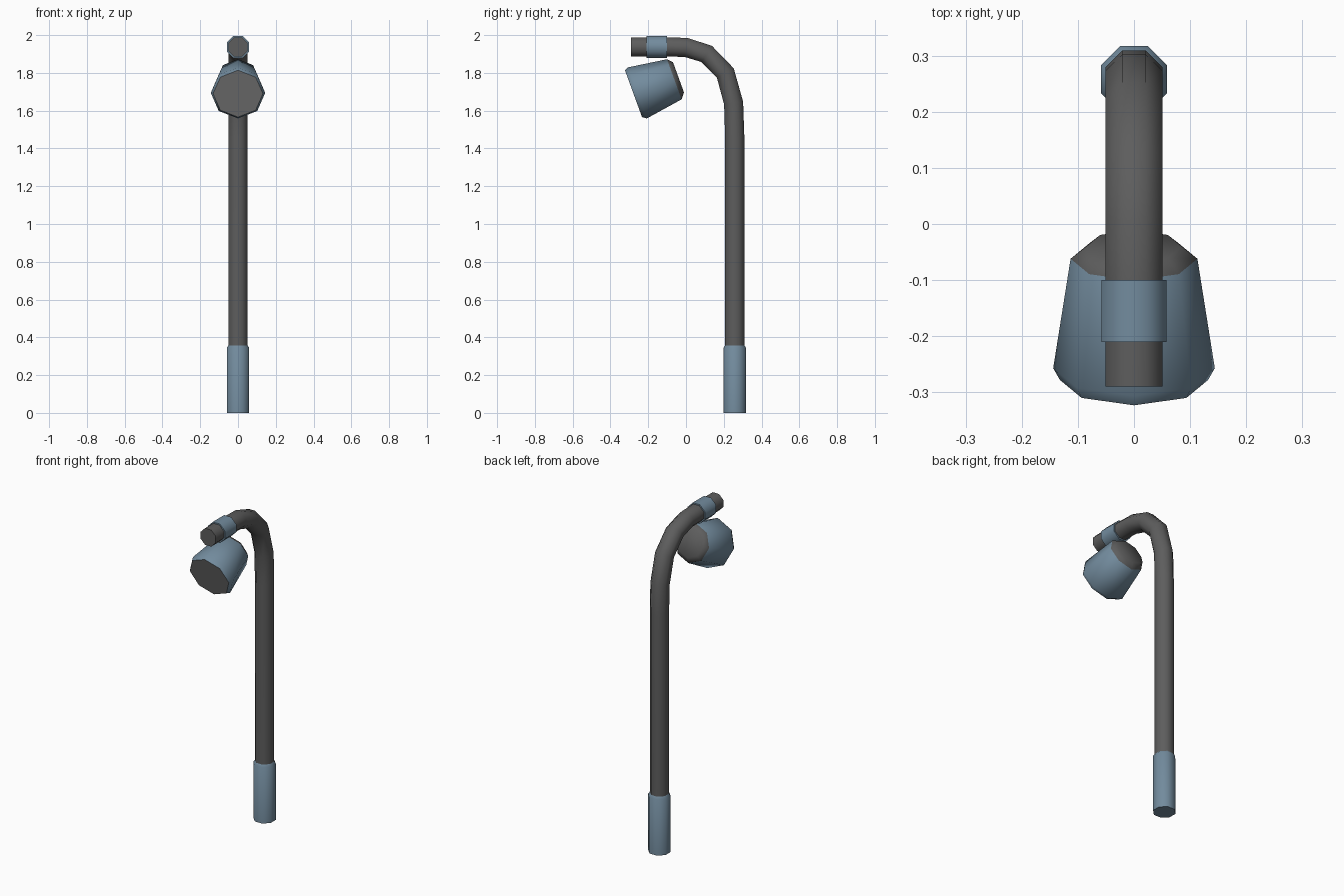
import bpy, bmesh, math
from mathutils import Vector

if "Cube" in bpy.data.objects:
    bpy.data.objects.remove(bpy.data.objects["Cube"], do_unlink=True)


def material(name, color):
    mat = bpy.data.materials.new(name)
    mat.use_nodes = True
    mat.diffuse_color = (*color, 1)
    mat.node_tree.nodes["Principled BSDF"].inputs["Base Color"].default_value = (*color, 1)
    return mat


dark_grey = material("dark grey", (0.11, 0.11, 0.11))
steel_blue = material("steel blue", (0.17, 0.26, 0.34))
lens_grey = material("lens grey", (0.20, 0.20, 0.20))


def loft(name, rings, sides, mats, turn=0.0, rule=None):
    """Skin polygon rings (y, z, radius, tilt) lying in planes that contain the x axis."""
    bm = bmesh.new()
    loops = []
    for y, z, radius, tilt in rings:
        side = Vector((1, 0, 0))
        up = Vector((0, math.cos(tilt), math.sin(tilt)))
        loops.append([bm.verts.new(Vector((0, y, z)) + radius * (math.cos(a) * side + math.sin(a) * up))
                      for a in (turn + math.tau * i / sides for i in range(sides))])
    for n, (low, high) in enumerate(zip(loops, loops[1:])):
        for i in range(sides):
            j = (i + 1) % sides
            face = bm.faces.new((low[i], low[j], high[j], high[i]))
            face.material_index = rule(n) if rule else 0
    for end, n in ((loops[0], -1), (loops[-1], len(rings))):
        face = bm.faces.new(end)
        face.material_index = rule(n) if rule else 0
    bmesh.ops.recalc_face_normals(bm, faces=bm.faces)
    mesh = bpy.data.meshes.new(name)
    bm.to_mesh(mesh)
    bm.free()
    for mat in mats:
        mesh.materials.append(mat)
    obj = bpy.data.objects.new(name, mesh)
    bpy.context.collection.objects.link(obj)
    bpy.ops.object.select_all(action="DESELECT")
    obj.select_set(True)
    bpy.context.view_layer.objects.active = obj
    bpy.ops.object.shade_smooth_by_angle(angle=math.radians(50))
    return obj


# Curved pole: each ring is tilted along the local direction of the path
path = [(0.258, 0.02), (0.258, 1.46), (0.252, 1.64), (0.208, 1.80),
        (0.11, 1.90), (0.0, 1.935), (-0.10, 1.937), (-0.29, 1.937)]
tube = []
for i, (y, z) in enumerate(path):
    a, b = path[max(i - 1, 0)], path[min(i + 1, len(path) - 1)]
    tube.append((y, z, 0.055, math.atan2(b[1] - a[1], b[0] - a[0]) - math.pi / 2))
eighth = math.pi / 8
loft("curved_pole", tube, 8, [dark_grey], eighth)

# Sleeves at the foot and around the arm
loft("base_sleeve", [(0.258, 0.0, 0.064, 0), (0.258, 0.345, 0.064, 0), (0.258, 0.365, 0.05, 0)],
     8, [steel_blue], eighth)
loft("arm_collar", [(-0.21, 1.937, 0.063, math.pi / 2), (-0.10, 1.937, 0.063, math.pi / 2)],
     8, [steel_blue], eighth)

# Tilted lamp head: lens, bevelled rim, tapering shade and dark back cap
tilt = math.radians(110)
head = [(-0.278, 1.69, 0.132, tilt), (-0.257, 1.694, 0.144, tilt),
        (-0.062, 1.766, 0.113, tilt), (-0.04, 1.777, 0.085, tilt)]
loft("lamp_head", head, 8, [steel_blue, dark_grey, lens_grey],
     rule=lambda n: 2 if n == -1 else 1 if n >= 2 else 0)
